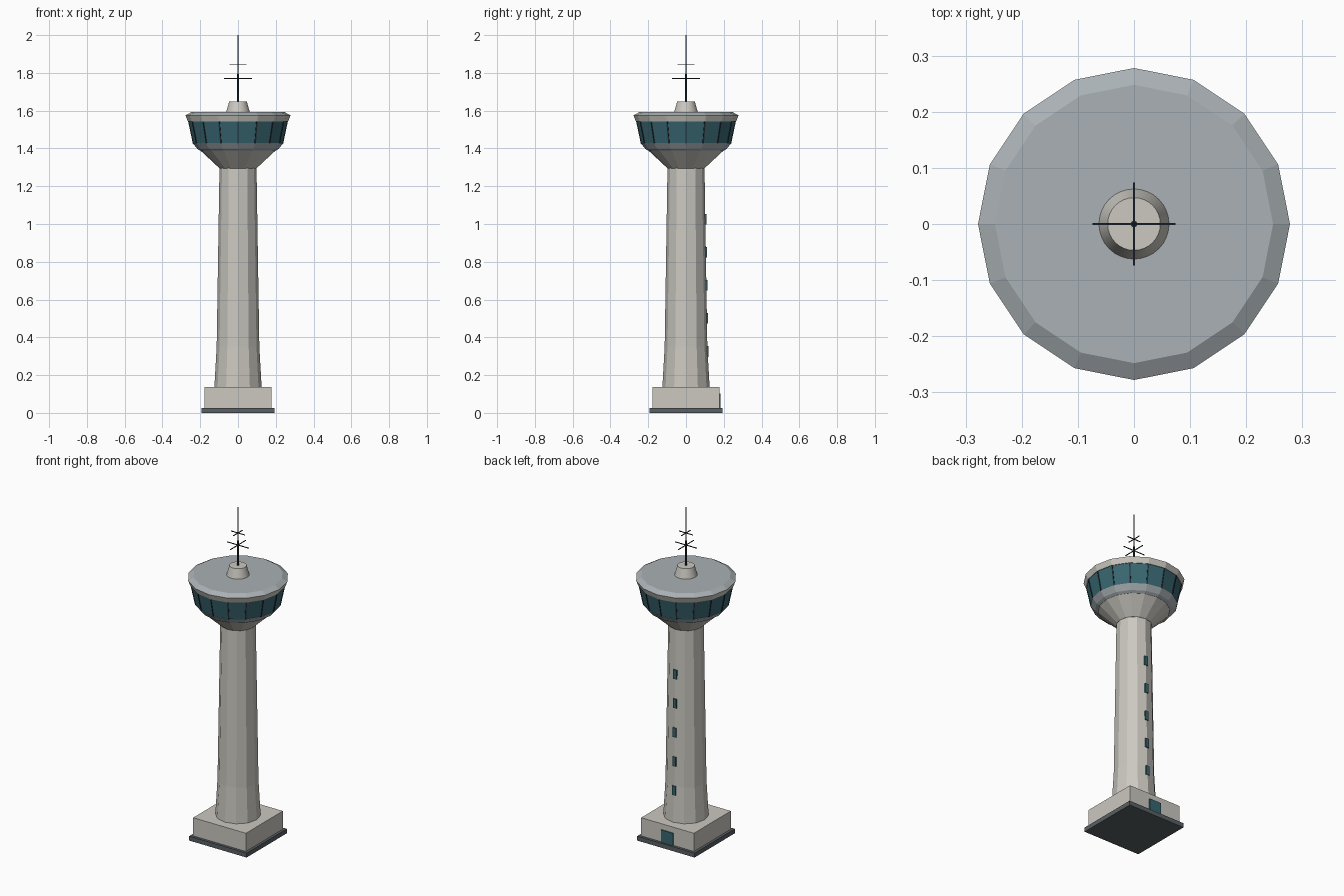
import bpy, bmesh, math
from mathutils import Vector, Matrix

if "Cube" in bpy.data.objects:
    bpy.data.objects.remove(bpy.data.objects["Cube"], do_unlink=True)


def material(name, rgb):
    m = bpy.data.materials.new(name)
    m.use_nodes = True
    m.diffuse_color = (*rgb, 1)
    m.node_tree.nodes["Principled BSDF"].inputs["Base Color"].default_value = (*rgb, 1)
    return m


concrete = material("pale concrete", (0.60, 0.58, 0.53))
roof_grey = material("blue grey metal", (0.40, 0.44, 0.46))
dark_grey = material("dark grey", (0.10, 0.115, 0.125))
glass = material("teal glass", (0.04, 0.135, 0.165))
frame = material("near black metal", (0.02, 0.03, 0.037))


def finish(name, bm, mat):
    bmesh.ops.recalc_face_normals(bm, faces=bm.faces)
    mesh = bpy.data.meshes.new(name)
    bm.to_mesh(mesh)
    bm.free()
    mesh.materials.append(mat)
    ob = bpy.data.objects.new(name, mesh)
    bpy.context.collection.objects.link(ob)
    return ob


def lathe(name, profile, sides, mat, smooth=False):
    """Closed solid from (radius, height) rings, capped at both ends."""
    bm = bmesh.new()
    rings = []
    for r, z in profile:
        angles = [math.tau * i / sides for i in range(sides)]
        rings.append([bm.verts.new((r * math.cos(a), r * math.sin(a), z)) for a in angles])
    for low, high in zip(rings, rings[1:]):
        for i in range(sides):
            j = (i + 1) % sides
            bm.faces.new((low[i], low[j], high[j], high[i]))
    bm.faces.new(rings[0][::-1])
    bm.faces.new(rings[-1])
    if smooth:
        for f in bm.faces:
            f.smooth = len(f.verts) == 4
        for e in bm.edges:
            e.smooth = all(len(f.verts) == 4 for f in e.link_faces)
    return finish(name, bm, mat)


def box(name, size, centre, mat):
    bm = bmesh.new()
    bmesh.ops.create_cube(bm, size=1)
    bmesh.ops.scale(bm, vec=size, verts=bm.verts)
    bmesh.ops.translate(bm, vec=centre, verts=bm.verts)
    return finish(name, bm, mat)


def bar(name, start, end, width, mat):
    """Square bar between two points."""
    a, b = Vector(start), Vector(end)
    bm = bmesh.new()
    bmesh.ops.create_cube(bm, size=1)
    bmesh.ops.scale(bm, vec=(width, width, (b - a).length), verts=bm.verts)
    turn = (b - a).to_track_quat("Z", "Y").to_matrix().to_4x4()
    bm.transform(Matrix.Translation((a + b) / 2) @ turn)
    return finish(name, bm, mat)


# Base
box("plinth", (0.385, 0.385, 0.027), (0, 0, 0.0135), dark_grey)
box("base_block", (0.354, 0.354, 0.11), (0, 0, 0.082), concrete)
box("door", (0.08, 0.012, 0.075), (0, 0.177, 0.0645), glass)

# Shaft with a flared foot
SHAFT = [(0.125, 0.137), (0.113, 0.35), (0.098, 1.30)]
lathe("shaft", SHAFT, 12, concrete)

# Stair windows up the back
for i in range(5):
    z = 0.325 + 0.175 * i
    y = 0.113 - 0.0158 * (z - 0.35)
    box(f"stair_window_{i + 1}", (0.022, 0.02, 0.056), (0, y - 0.005, z), glass)

# Cabin
lathe("cabin_underside", [(0.098, 1.295), (0.2, 1.39)], 16, concrete)
lathe("cabin_sill", [(0.2, 1.388), (0.215, 1.397), (0.24, 1.428)], 16, roof_grey)
lathe("cabin_glass", [(0.237, 1.428), (0.262, 1.545)], 16, glass)
lathe("roof_rim", [(0.265, 1.542), (0.278, 1.575)], 16, concrete)
lathe("roof", [(0.278, 1.575), (0.248, 1.592)], 16, roof_grey)

# Window posts at the corners of the cabin
for i in range(16):
    a = math.tau * i / 16
    c, s = math.cos(a), math.sin(a)
    bar(f"window_post_{i + 1}", (0.236 * c, 0.236 * s, 1.427),
        (0.261 * c, 0.261 * s, 1.546), 0.007, frame)

# Mast
lathe("mast_base", [(0.063, 1.59), (0.047, 1.648)], 32, concrete, smooth=True)
lathe("mast_lower", [(0.006, 1.645), (0.005, 1.795)], 8, frame)
lathe("mast_upper", [(0.003, 1.79), (0.002, 2.0)], 6, frame)
for tier, z, reach in (("lower", 1.77, 0.074), ("upper", 1.843, 0.045)):
    bar(f"{tier}_crossbar_x", (-reach, 0, z), (reach, 0, z), 0.004, frame)
    bar(f"{tier}_crossbar_y", (0, -reach, z), (0, reach, z), 0.004, frame)
